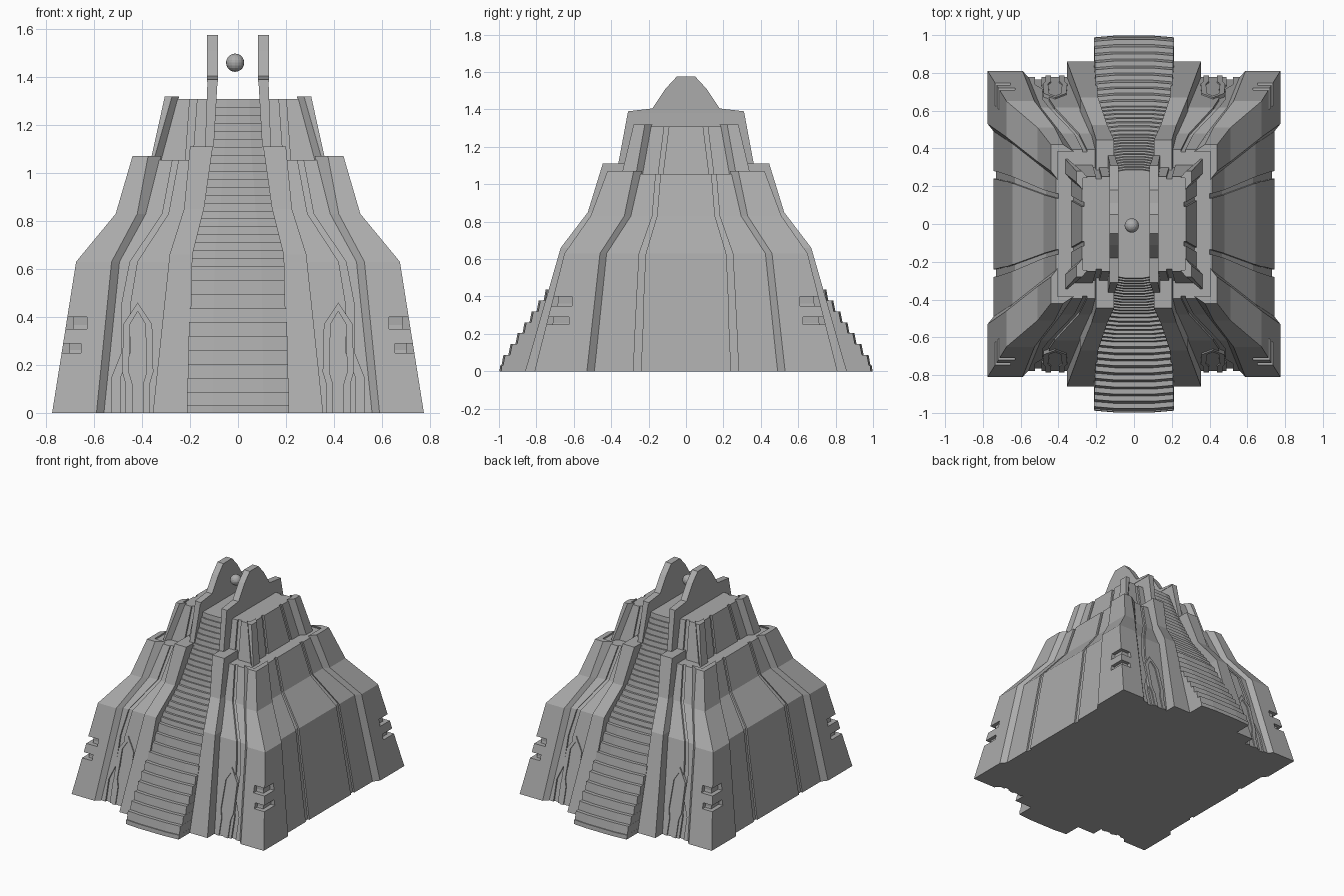
import bpy, bmesh

if "Cube" in bpy.data.objects:
    bpy.data.objects.remove(bpy.data.objects["Cube"])

stone = bpy.data.materials.new("stone")
stone.diffuse_color = (.41, .41, .41, 1)
stone.use_nodes = True
stone.node_tree.nodes["Principled BSDF"].inputs["Base Color"].default_value = stone.diffuse_color

def lerp(table, z):
    """Interpolate a row of values from a table of (z, a, b, ...)."""
    for p, q in zip(table, table[1:]):
        if z <= q[0]:
            t = (z - p[0]) / (q[0] - p[0])
            return [a + (b - a) * t for a, b in zip(p[1:], q[1:])]
    return list(table[-1][1:])

def loft(name, rings, mirror=""):
    """Skin a stack of equal-length rings of 3D points, with capped ends."""
    bm = bmesh.new()
    vs = [[bm.verts.new(p) for p in r] for r in rings]
    n = len(vs[0])
    for lo, hi in zip(vs, vs[1:]):
        for i in range(n):
            j = (i + 1) % n
            bm.faces.new((lo[i], lo[j], hi[j], hi[i]))
    bm.faces.new(vs[0][::-1])
    bm.faces.new(vs[-1])
    bmesh.ops.recalc_face_normals(bm, faces=bm.faces)
    me = bpy.data.meshes.new(name)
    bm.to_mesh(me)
    bm.free()
    me.materials.append(stone)
    ob = bpy.data.objects.new(name, me)
    bpy.context.collection.objects.link(ob)
    if mirror:
        add_mirror(ob, mirror)
    return ob

def add_mirror(ob, axes):
    m = ob.modifiers.new("mirror", "MIRROR")
    m.use_axis = ["x" in axes, "y" in axes, False]
    m.use_mirror_merge = False

def four_way(q):
    """Complete a first-quadrant outline into a full symmetric ring."""
    return (q + [(-x, y) for x, y in q[::-1]]
            + [(-x, -y) for x, y in q] + [(x, -y) for x, y in q[::-1]])

R, G = 0.032, 0.012   # panel recess, groove depth

# z, X, Y, corner edge on front (outer, inner), corner edge on side (outer, inner)
LOWER = [(0, .775, .81, .59, .555, .53, .485), (.63, .675, .65, .527, .49, .46, .42),
         (.83, .51, .51, .42, .38, .33, .29), (1.07, .44, .42, .375, .32, .28, .235)]
UPPER = [(1.04, .367, .347, .355, .32, .27, .23), (1.32, .305, .28, .275, .245, .22, .18)]
# z, front groove (outer, inner), side groove (outer, inner), channel half width
LOWER_G = [(0, .525, .49, .28, .24, .28), (.15, .525, .49, .275, .235, .27),
           (.25, .485, .45, .27, .23, .27), (.45, .485, .45, .26, .225, .25),
           (.63, .45, .42, .25, .215, .235), (.83, .315, .29, .18, .155, .185),
           (1.07, .27, .245, .16, .135, .15)]
UPPER_G = [(1.04, .22, .19, .15, .125, .12), (1.32, .2, .17, .115, .09, .105)]

def core(name, shape, grooves, top, channel):
    rings = []
    for z in [g[0] for g in grooves[:-1]] + [top]:
        X, Y = lerp(shape, z)[:2]
        a, b, c, d, w = lerp(grooves, z)
        x, y = X - R, Y - R
        q = [(x, d), (x - G, d), (x - G, c), (x, c), (x, y), (a, y), (a, y - G),
             (b, y - G), (b, y), (w, y), (w, y - channel)]
        rings.append([(px, py, z) for px, py in four_way(q)])
    return loft(name, rings)

def corner(name, shape):
    rings = []
    for z, X, Y, xo, xi, yo, yi in shape:
        k = R + .004
        rings.append([(px, py, z) for px, py in
                      [(X, yo), (X, Y), (xo, Y), (xi, Y - k), (X - k, Y - k), (X - k, yi)]])
    return loft(name, rings)

# recessed cores and projecting corner blocks of both tiers
core("lower_core", LOWER, LOWER_G, 1.055, .18)
core("upper_core", UPPER, UPPER_G, 1.308, .10)
lower_corner = corner("lower_corner", LOWER)
upper_corner = corner("upper_corner", UPPER)

# L-shaped notches wrapping the lower corners
for i, (z0, z1, x0, y0) in enumerate([(.35, .40, .63, .61), (.25, .29, .655, .625)]):
    X, Y = lerp(LOWER, (z0 + z1) / 2)[:2]
    xd, yd = X - .03, Y - .03
    outline = [(x0, yd), (xd, yd), (xd, y0), (.95, y0), (.95, .95), (x0, .95)]
    cut = loft(f"notch_cutter_{i}", [[(x, y, z) for x, y in outline] for z in (z0, z1)])
    cut.hide_render = True
    cut.hide_set(True)
    m = lower_corner.modifiers.new("notch", "BOOLEAN")
    m.operation, m.object, m.solver = "DIFFERENCE", cut, "EXACT"
add_mirror(lower_corner, "xy")
add_mirror(upper_corner, "xy")

# raised arch outlines on the front and back panels
def panel(x, z, out):
    return (x, lerp(LOWER, z)[1] - R + out, z)

half = [(.05, 0), (.05, .12), (.065, .17), (.06, .37), (0, .46)]

def arch(shrink):
    side = [(s - shrink, z) if s else (0, z - shrink * 1.3) for s, z in half]
    return [(.418 + s, z) for s, z in side] + [(.418 - s, z) for s, z in side[-2::-1]]

bars = [[panel(*o, -.02), panel(*o, .008), panel(*n, .008), panel(*n, -.02)]
        for o, n in zip(arch(0), arch(.028))]
loft("panel_arch", bars, "xy")

# stair side walls, then the fins above them
WALL = [(0, .86, .205, .355), (.66, .67, .19, .285), (.85, .525, .142, .225), (1.11, .445, .105, .2)]
FIN = [(1.04, .375, .105, .14), (1.39, .31, .085, .127)]

def wall(name, rows):
    loft(name, [[(xi, -y, z), (xo, -y, z), (xo, y, z), (xi, y, z)] for z, y, xi, xo in rows], "x")

wall("stair_wall", WALL)
wall("fin_base", FIN)
crest = [(-.31, 1.38), (-.31, 1.39), (-.18, 1.405), (-.11, 1.51), (-.05, 1.575),
         (.05, 1.575), (.11, 1.51), (.18, 1.405), (.31, 1.39), (.31, 1.38)]
loft("fin_crest", [[(x, y, z) for y, z in crest] for x in (.083, .13)], "x")

# stairs on both sides, with slightly bowed treads and leaning risers
PATH = [(0, 1.0, .213), (.03, .99, .212), (.4, .75, .203), (.66, .6, .192), (.85, .475, .146),
        (1.11, .36, .108), (1.308, .28, .092)]
heights = [0, .03] + [.03 + .058 * i for i in range(1, 11)]
heights += [heights[-1] + (1.308 - heights[-1]) * i / 21 for i in range(1, 22)]
rings = []
for z0, z1 in zip(heights, heights[1:]):
    for z, lean in ((z0, 0), (z1, .3)):
        y, w = lerp(PATH, z0 + (z1 - z0) * lean)
        q = [(w, y - .012), (w * .5, y - .003)]
        rings.append([(px, py, z) for px, py in four_way(q)])
loft("stairs", rings)

# floating orb between the fins
bpy.ops.mesh.primitive_uv_sphere_add(segments=16, ring_count=10, radius=.038,
                                     location=(-.012, -.008, 1.46))
orb = bpy.context.object
orb.name = "orb"
orb.data.materials.append(stone)
